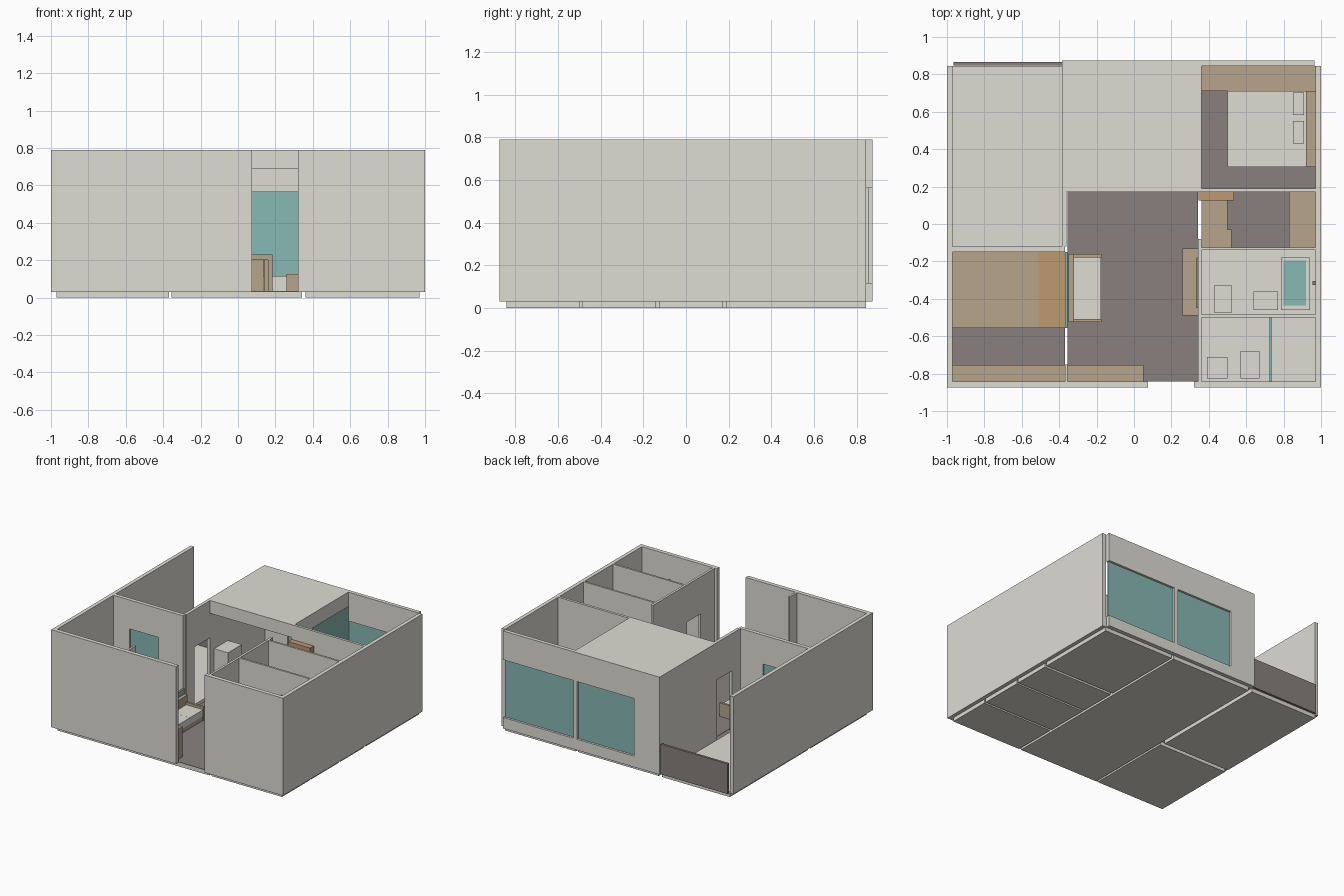
import bpy
import bmesh
from mathutils import Vector

if "Cube" in bpy.data.objects:
    bpy.data.objects.remove(bpy.data.objects["Cube"])


def material(name, r, g, b):
    m = bpy.data.materials.new(name)
    lin = [((c / 255 + 0.055) / 1.055) ** 2.4 for c in (r, g, b)]
    m.diffuse_color = (*lin, 1)
    m.use_nodes = True
    m.node_tree.nodes["Principled BSDF"].inputs["Base Color"].default_value = m.diffuse_color
    return m


PLASTER = material("plaster_grey", 222, 220, 212)
CARPET = material("carpet_taupe", 137, 128, 126)
GLASS = material("teal_glass", 135, 184, 179)
OAK = material("oak_tan", 183, 165, 140)
HONEY = material("honey_wood", 188, 155, 114)

FLOOR, TOP = 0.03, 0.79      # wall foot and wall head
SILL, HEAD = 0.115, 0.565    # window heights
DOOR = 0.5                   # inner door height


def build(name, mat, *boxes):
    """One object from boxes given as x0, x1, y0, y1, z0, z1."""
    bm = bmesh.new()
    for x0, x1, y0, y1, z0, z1 in boxes:
        lo, hi = Vector((x0, y0, z0)), Vector((x1, y1, z1))
        for v in bmesh.ops.create_cube(bm, size=1)["verts"]:
            v.co = Vector(((lo[i] + hi[i]) / 2 + v.co[i] * (hi[i] - lo[i]) for i in range(3)))
    mesh = bpy.data.meshes.new(name)
    bm.to_mesh(mesh)
    bm.free()
    mesh.materials.append(mat)
    ob = bpy.data.objects.new(name, mesh)
    bpy.context.collection.objects.link(ob)
    return ob


def wall(name, x0, x1, y0, y1, openings=()):
    """Full-height wall along its longer side; openings are (start, end, bottom, top)."""
    along_x = x1 - x0 > y1 - y0
    start, end = (x0, x1) if along_x else (y0, y1)
    parts, pos = [], start
    for a, b, low, high in sorted(openings):
        parts += [(pos, a, FLOOR, TOP), (a, b, FLOOR, low), (a, b, high, TOP)]
        pos = b
    parts.append((pos, end, FLOOR, TOP))
    boxes = [(a, b, y0, y1, l, h) if along_x else (x0, x1, a, b, l, h)
             for a, b, l, h in parts if b - a > 1e-4 and h - l > 1e-4]
    return build(name, PLASTER, *boxes)


def floor(name, x0, x1, y0, y1, carpet=False):
    """Room slab, optionally with a thin carpet on top."""
    build(name + "_floor", PLASTER, (x0, x1, y0, y1, 0, 0.031))
    if carpet:
        build(name + "_carpet", CARPET, (x0, x1, y0, y1, 0.031, 0.034))


# Floor slabs, one per room
floor("hall", -0.355, 0.342, -0.842, 0.843, True)
floor("left_bedroom", -0.97, -0.37, -0.842, -0.15, True)
floor("balcony", -0.97, -0.385, -0.12, 0.845)
floor("bedroom", 0.36, 0.97, 0.19, 0.843, True)
floor("study", 0.36, 0.97, -0.125, 0.17, True)
floor("bathroom", 0.36, 0.97, -0.485, -0.14)
floor("shower", 0.36, 0.97, -0.842, -0.5)

# Outer walls
wall("front_wall_left", -1, 0.075, -0.874, -0.842)
wall("front_wall_right", 0.322, 1, -0.874, -0.842)
wall("left_wall", -1, -0.97, -0.842, 0.845)
wall("right_wall", 0.97, 1, -0.842, 0.845)
wall("back_wall", -0.385, 0.965, 0.845, 0.875,
     [(-0.165, 0.328, SILL, HEAD), (0.36, 0.965, SILL, HEAD)])
build("back_windows", GLASS, (-0.165, 0.328, 0.855, 0.858, SILL, HEAD),
      (0.36, 0.963, 0.855, 0.858, SILL, HEAD))
build("balcony_railing", CARPET, (-0.965, -0.385, 0.847, 0.865, FLOOR, 0.265))

# Inner walls
wall("balcony_side_wall", -0.385, -0.36, -0.12, 0.845, [(-0.02, 0.17, FLOOR, DOOR)])
wall("left_bedroom_wall", -0.97, -0.37, -0.15, -0.12, [(-0.83, -0.58, SILL, HEAD)])
build("left_bedroom_window", GLASS, (-0.83, -0.58, -0.137, -0.133, SILL, HEAD))
wall("left_wall_stub", -0.37, -0.355, -0.842, -0.75)
build("low_glass_divider", GLASS, (-0.37, -0.355, -0.555, -0.15, FLOOR, 0.225))
wall("bathroom_side_wall", 0.342, 0.36, -0.842, -0.08, [(-0.67, -0.5, FLOOR, DOOR)])
wall("shower_wall", 0.36, 0.97, -0.5, -0.485)
wall("bathroom_wall", 0.36, 0.97, -0.14, -0.125)
wall("bedroom_front_wall", 0.342, 0.97, 0.17, 0.19)
wall("bedroom_side_wall", 0.342, 0.36, 0.19, 0.845, [(0.39, 0.845, FLOOR, 0.68)])
build("bedroom_glass_wall", GLASS, (0.35, 0.362, 0.39, 0.845, FLOOR, 0.68))

# Lowered ceiling over the kitchen
build("kitchen_ceiling", PLASTER, (-0.385, 0.342, 0.17, 0.875, 0.69, TOP))

# Kitchen
build("kitchen_cupboard", PLASTER, (-0.36, -0.24, 0.22, 0.39, FLOOR, 0.395))
build("kitchen_counter", OAK, (-0.18, 0.185, 0.26, 0.46, 0.2, 0.23),
      (0.16, 0.185, 0.26, 0.46, FLOOR, 0.2), (-0.18, 0.135, 0.28, 0.46, FLOOR, 0.2),
      (0.14, 0.16, 0.28, 0.46, FLOOR, 0.2))

# Living room
build("sofa_frame", OAK, (-0.35, -0.322, -0.525, -0.16, FLOOR, 0.19),
      (-0.322, -0.175, -0.525, -0.507, FLOOR, 0.14), (-0.322, -0.175, -0.178, -0.16, FLOOR, 0.14),
      (-0.322, -0.18, -0.507, -0.178, FLOOR, 0.07))
build("sofa_cushions", PLASTER, *[(-0.322, -0.176, y, y + 0.164, 0.07, 0.12) for y in (-0.507, -0.342)])
build("media_cabinet", OAK, (0.26, 0.342, -0.49, -0.13, FLOOR, 0.125))
build("screen", CARPET, (0.333, 0.342, -0.45, -0.18, 0.18, 0.34))
build("hall_cabinet", OAK, (-0.355, 0.05, -0.842, -0.755, FLOOR, 0.27))

# Left bedroom
build("left_bed", OAK, (-0.97, -0.51, -0.555, -0.15, FLOOR, 0.15))
build("left_bed_pillow_end", HONEY, (-0.51, -0.37, -0.555, -0.15, FLOOR, 0.155))
build("left_wardrobe", OAK, (-0.97, -0.37, -0.842, -0.755, FLOOR, 0.27))

# Right bedroom
build("bed", PLASTER, (0.5, 0.92, 0.305, 0.71, FLOOR, 0.15))
build("pillows", PLASTER, *[(0.85, 0.91, y, y + 0.122, 0.15, 0.175) for y in (0.43, 0.582)])
build("headboard", OAK, (0.92, 0.97, 0.305, 0.71, FLOOR, 0.22))
build("window_bench", OAK, (0.362, 0.97, 0.71, 0.845, FLOOR, 0.115))

# Study
build("tall_shelf", HONEY, (0.345, 0.535, 0.125, 0.17, FLOOR, 0.675))
build("study_desk", OAK, (0.36, 0.5, -0.03, 0.125, FLOOR, 0.23), (0.36, 0.52, -0.125, -0.03, FLOOR, 0.23))
build("study_cupboard", OAK, (0.83, 0.97, -0.125, 0.17, FLOOR, 0.23))

# Bathroom and shower room
build("toilet", PLASTER, (0.43, 0.52, -0.475, -0.325, FLOOR, 0.14))
build("basin", PLASTER, (0.64, 0.77, -0.46, -0.36, FLOOR, 0.2))
build("bathtub", PLASTER, (0.785, 0.94, -0.46, -0.18, FLOOR, 0.14))
build("bath_water", GLASS, (0.8, 0.92, -0.435, -0.195, 0.14, 0.145))
build("bath_tap", CARPET, (0.955, 0.97, -0.325, -0.305, 0.22, 0.24))
build("washer", PLASTER, (0.39, 0.5, -0.825, -0.71, FLOOR, 0.2))
build("second_toilet", PLASTER, (0.57, 0.67, -0.825, -0.68, FLOOR, 0.14))
build("shower_screen", GLASS, (0.725, 0.735, -0.842, -0.5, FLOOR, 0.6))
